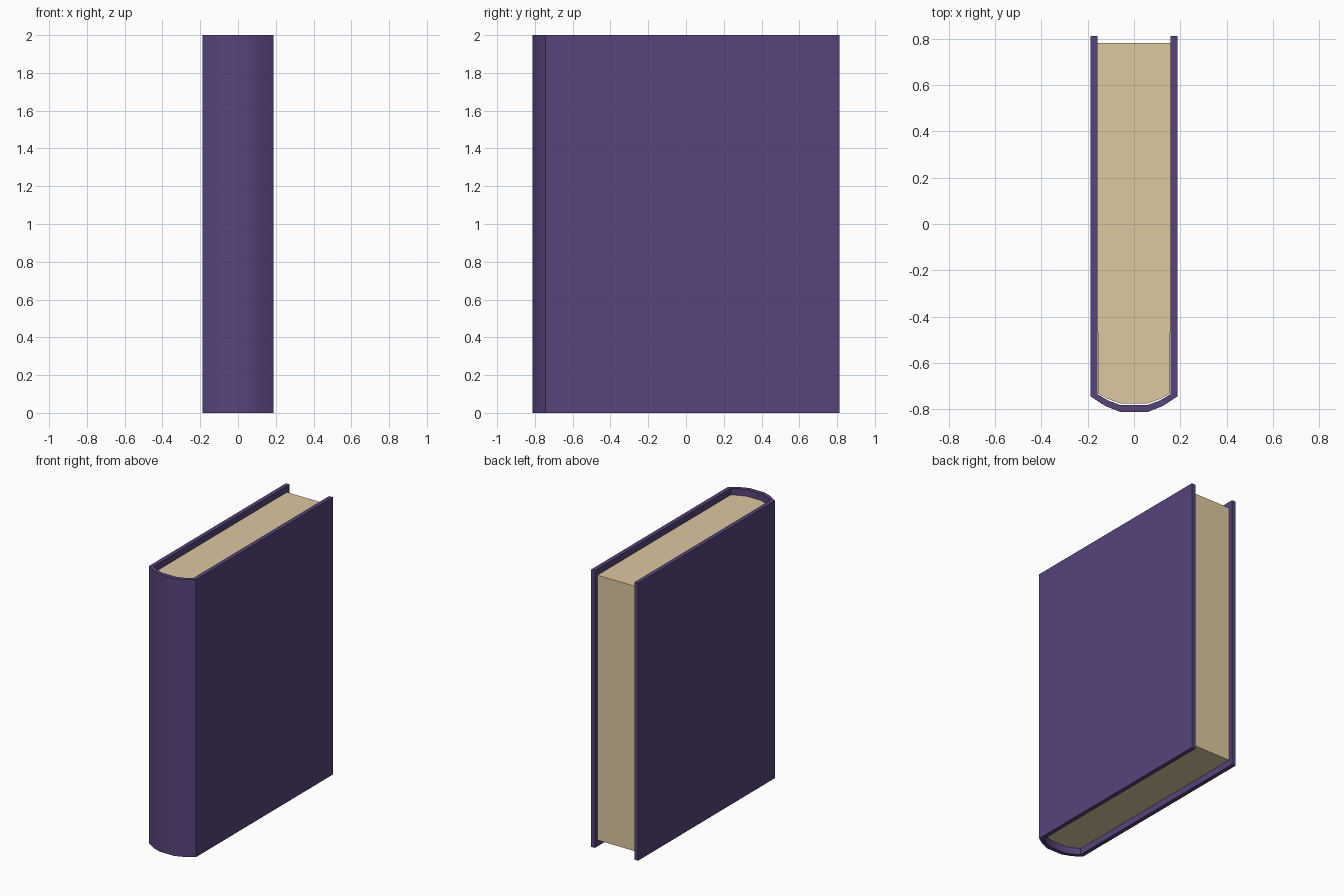
import bpy
import bmesh
import math

if "Cube" in bpy.data.objects:
    bpy.data.objects.remove(bpy.data.objects["Cube"])


def material(name, color):
    m = bpy.data.materials.new(name)
    m.diffuse_color = color
    m.use_nodes = True
    m.node_tree.nodes["Principled BSDF"].inputs["Base Color"].default_value = m.diffuse_color
    return m


def mirrored(half):
    """Complete a left half-profile across x = 0."""
    return half + [(-x, y) for x, y in reversed(half)]


def prism(name, outline, z0, z1, mat):
    """Extrude a closed xy outline from z0 to z1."""
    bm = bmesh.new()
    face = bm.faces.new([bm.verts.new((x, y, z0)) for x, y in outline])
    top = bmesh.ops.extrude_face_region(bm, geom=[face])["geom"]
    bmesh.ops.translate(bm, vec=(0, 0, z1 - z0),
                        verts=[v for v in top if isinstance(v, bmesh.types.BMVert)])
    bmesh.ops.recalc_face_normals(bm, faces=bm.faces)
    me = bpy.data.meshes.new(name)
    bm.to_mesh(me)
    bm.free()
    me.materials.append(mat)
    ob = bpy.data.objects.new(name, me)
    bpy.context.collection.objects.link(ob)
    bpy.ops.object.select_all(action="DESELECT")
    ob.select_set(True)
    bpy.context.view_layer.objects.active = ob
    bpy.ops.object.shade_smooth_by_angle(angle=math.radians(35))
    return ob


purple = material("cover_purple", (0.095, 0.057, 0.198, 1))
cream = material("page_cream", (0.72, 0.578, 0.352, 1))

# Cover: two boards and a rounded spine as one U-shaped wall
outer = mirrored([(-0.187, 0.813), (-0.187, -0.745), (-0.125, -0.786), (-0.06, -0.812)])
inner = mirrored([(-0.1575, 0.813), (-0.1575, -0.735), (-0.113, -0.762), (-0.056, -0.783)])
prism("cover", outer + inner[::-1], 0, 2, purple)

# Page block: recessed at top, bottom and fore edge, slightly narrower at the spine
pages = mirrored([(-0.1585, 0.783), (-0.1562, -0.732), (-0.112, -0.756), (-0.056, -0.776)])
prism("page_block", pages, 0.045, 1.955, cream)
